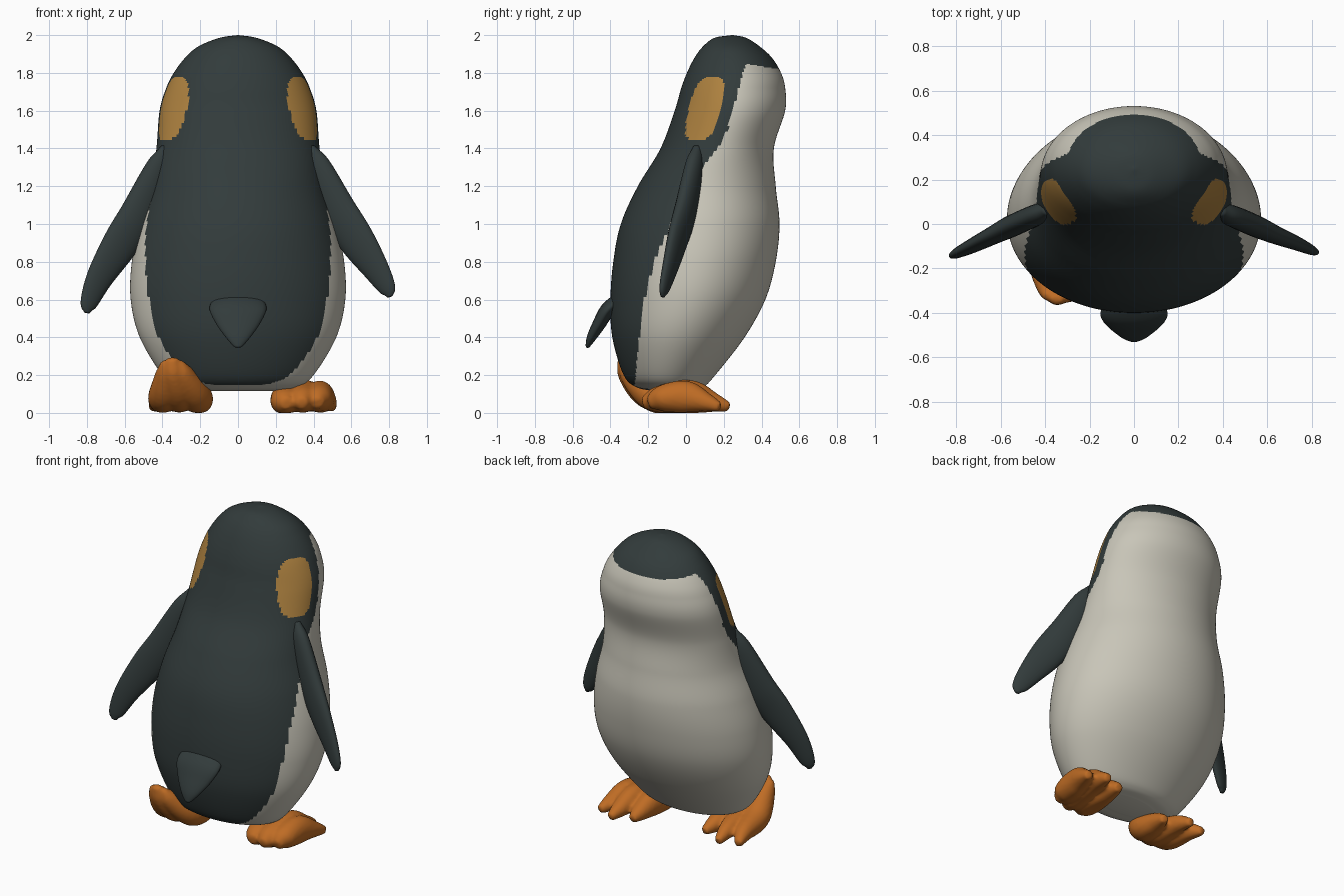
import bpy, bmesh, math
from mathutils import Vector

cube = bpy.data.objects.get("Cube")
if cube:
    bpy.data.objects.remove(cube, do_unlink=True)


def material(name, rgb):
    m = bpy.data.materials.new(name)
    m.use_nodes = True
    m.diffuse_color = (*rgb, 1)
    bsdf = m.node_tree.nodes["Principled BSDF"]
    bsdf.inputs["Base Color"].default_value = (*rgb, 1)
    bsdf.inputs["Roughness"].default_value = 0.7
    return m


DARK = material("slate_black", (0.032, 0.044, 0.044))
WHITE = material("warm_white", (0.58, 0.56, 0.48))
PATCH = material("ochre_patch", (0.42, 0.22, 0.05))
ORANGE = material("foot_orange", (0.52, 0.15, 0.018))


def smooth_path(stations, steps):
    """Catmull-Rom interpolation through tuples of any length."""
    p = [Vector(s) for s in stations]
    p = [2 * p[0] - p[1]] + p + [2 * p[-1] - p[-2]]
    out = []
    for a, b, c, d in zip(p, p[1:], p[2:], p[3:]):
        for i in range(steps):
            t = i / steps
            out.append(0.5 * (2 * b + (c - a) * t + (2 * a - 5 * b + 4 * c - d) * t * t
                              + (3 * b - a - 3 * c + d) * t ** 3))
    return out + [p[-2]]


def skin(bm, rings):
    """Bridge rings of points and close both ends."""
    loops = [[bm.verts.new(co) for co in ring] for ring in rings]
    n = len(loops[0])
    for a, b in zip(loops, loops[1:]):
        for i in range(n):
            j = (i + 1) % n
            bm.faces.new((a[i], a[j], b[j], b[i]))
    bm.faces.new(loops[0][::-1])
    bm.faces.new(loops[-1])


def limb(bm, stations, thin, steps=6, sides=24):
    """Flattened tube; each station is x, y, z, half width, half thickness."""
    path = smooth_path(stations, steps)
    rings = []
    for i, s in enumerate(path):
        ahead, behind = path[min(i + 1, len(path) - 1)], path[max(i - 1, 0)]
        tangent = Vector((ahead - behind)[:3]).normalized()
        side = tangent.cross(Vector(thin)).normalized()
        normal = side.cross(tangent)
        ring = []
        for k in range(sides):
            a = math.tau * k / sides
            ring.append(Vector(s[:3]) + side * max(s[3], .002) * math.cos(a)
                        + normal * max(s[4], .002) * math.sin(a))
        rings.append(ring)
    skin(bm, rings)


def finish(name, bm, mats):
    bmesh.ops.recalc_face_normals(bm, faces=bm.faces)
    for f in bm.faces:
        f.smooth = True
    mesh = bpy.data.meshes.new(name)
    bm.to_mesh(mesh)
    bm.free()
    for m in mats:
        mesh.materials.append(m)
    obj = bpy.data.objects.new(name, mesh)
    bpy.context.collection.objects.link(obj)
    return obj


# Body and head: height, half width, back y, belly y
BODY = [(.115, .2, -.16, .02), (.135, .31, -.26, .09), (.2, .4, -.33, .155),
        (.4, .52, -.39, .31), (.6, .568, -.4, .42), (.8, .562, -.385, .475),
        (1, .52, -.345, .495), (1.2, .46, -.255, .475), (1.4, .432, -.135, .465),
        (1.6, .415, -.06, .525), (1.72, .38, -.025, .525), (1.8, .34, .005, .503),
        (1.88, .28, .045, .455), (1.94, .21, .09, .39), (1.985, .1, .15, .32),
        (2, .004, .24, .25)]
# Height and y where the dark back meets the white belly
EDGE = [(0, -.28), (.3, -.26), (.6, -.22), (.8, -.17), (1, -.08), (1.2, .02),
        (1.32, .1), (1.4, .17), (1.5, .22), (1.7, .275), (1.8, .3), (2, .38)]


def edge_y(z):
    for (z0, y0), (z1, y1) in zip(EDGE, EDGE[1:]):
        if z <= z1:
            return y0 + (y1 - y0) * (z - z0) / (z1 - z0)
    return EDGE[-1][1]


def body_colour(c):
    cheek = abs((c.y - .1 - .25 * (c.z - 1.61)) / .085) ** 3 + abs((c.z - 1.61) / .17) ** 3
    if cheek < 1 and abs(c.x) > .25:
        return 2
    cap = 1.845 - max(0, c.y - .33) * .15
    return 1 if c.z < .145 or (c.y > edge_y(c.z) and c.z < cap) else 0


bm = bmesh.new()
rings = []
for z, w, back, belly in smooth_path(BODY, 14):
    ring = []
    for k in range(144):
        a = math.tau * k / 144
        ring.append((w * math.cos(a), (back + belly) / 2 + (belly - back) / 2 * math.sin(a), z))
    rings.append(ring)
skin(bm, rings)
for f in bm.faces:
    f.material_index = body_colour(f.calc_center_median())
finish("body", bm, [DARK, WHITE, PATCH])

# Flippers, posed a little differently on each side
FLIPPERS = {
    "left_flipper": [(.385, .06, 1.41), (.42, .045, 1.31), (.525, 0, 1.08), (.625, -.045, .92),
                     (.725, -.085, .77), (.79, -.115, .66), (.805, -.125, .615)],
    "right_flipper": [(-.385, .065, 1.41), (-.42, .05, 1.3), (-.53, 0, 1.05), (-.62, -.045, .9),
                      (-.73, -.1, .72), (-.79, -.13, .58), (-.8, -.14, .53)]}
WIDTHS = [(.02, .02), (.07, .045), (.1, .05), (.1, .042), (.075, .032), (.048, .022), (.015, .01)]
for name, path in FLIPPERS.items():
    bm = bmesh.new()
    side = 1 if path[0][0] > 0 else -1
    limb(bm, [p + w for p, w in zip(path, WIDTHS)], (.35 * side, .93, 0))
    finish(name, bm, [DARK])

# Tail
bm = bmesh.new()
limb(bm, [(0, -.35, .6, .14, .04), (0, -.415, .545, .15, .04), (0, -.46, .47, .115, .035),
          (0, -.5, .4, .065, .025), (0, -.52, .355, .025, .012), (0, -.525, .345, .004, .004)],
     (0, 1, 0))
finish("tail", bm, [DARK])


def foot(name, toes, sizes):
    """Three toe tubes fused into one webbed foot with a flat sole."""
    bm = bmesh.new()
    for toe in toes:
        limb(bm, [p + s for p, s in zip(toe, sizes)], (0, .5, 1))
    for v in bm.verts:
        v.co.z = max(v.co.z, 0)
    obj = finish(name, bm, [ORANGE])
    fuse = obj.modifiers.new("fuse", 'REMESH')
    fuse.mode = 'VOXEL'
    fuse.voxel_size = .012
    fuse.use_smooth_shade = True
    soften = obj.modifiers.new("soften", 'SMOOTH')
    soften.factor = .5
    soften.iterations = 4


# Left foot stands flat
foot("left_foot",
     [[(.26, -.22, .05), (.25, -.15, .06), (.25, 0, .075), (.26, .12, .05), (.265, .18, .03)],
      [(.34, -.23, .05), (.34, -.15, .07), (.36, .02, .09), (.38, .15, .055), (.39, .23, .03)],
      [(.42, -.2, .05), (.42, -.13, .075), (.44, 0, .085), (.475, .11, .055), (.5, .18, .03)]],
     [(.03, .03), (.075, .07), (.072, .085), (.05, .05), (.025, .025)])

# Right foot lifts its heel
foot("right_foot",
     [[(-.32, -.33, .27), (-.29, -.29, .2), (-.22, -.17, .085), (-.2, -.02, .055), (-.18, .07, .03)],
      [(-.35, -.345, .29), (-.34, -.3, .2), (-.31, -.18, .09), (-.32, .02, .065), (-.33, .14, .03)],
      [(-.38, -.33, .27), (-.38, -.28, .2), (-.39, -.17, .09), (-.42, 0, .06), (-.45, .1, .03)]],
     [(.03, .02), (.06, .06), (.085, .08), (.055, .055), (.025, .025)])
